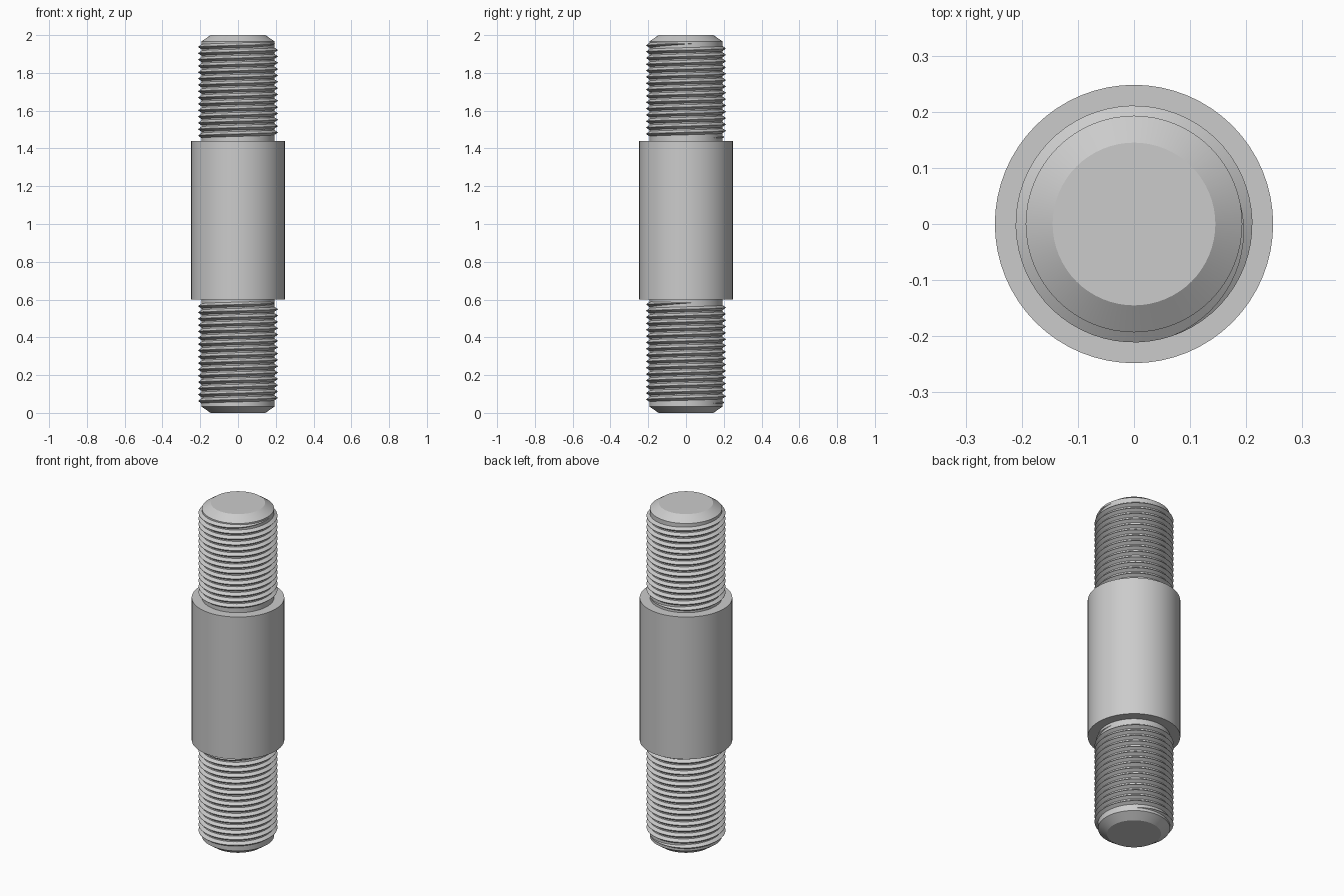
import bpy, bmesh, math

if "Cube" in bpy.data.objects:
    bpy.data.objects.remove(bpy.data.objects["Cube"])

SEG = 64
CORE_R, THREAD_R, BODY_R, TIP_R = 0.193, 0.211, 0.248, 0.145
PITCH = 0.0335

steel = bpy.data.materials.new("steel grey")
steel.diffuse_color = (0.6, 0.6, 0.6, 1)
steel.use_nodes = True
steel.node_tree.nodes["Principled BSDF"].inputs["Base Color"].default_value = steel.diffuse_color


def finish(name, bm, angle):
    bmesh.ops.recalc_face_normals(bm, faces=bm.faces)
    mesh = bpy.data.meshes.new(name)
    bm.to_mesh(mesh)
    bm.free()
    mesh.materials.append(steel)
    ob = bpy.data.objects.new(name, mesh)
    bpy.context.collection.objects.link(ob)
    bpy.ops.object.select_all(action='DESELECT')
    ob.select_set(True)
    bpy.context.view_layer.objects.active = ob
    bpy.ops.object.shade_smooth_by_angle(angle=math.radians(angle))
    return ob


def lathe(name, profile):
    bm = bmesh.new()
    rings = []
    for r, z in profile:
        rings.append([bm.verts.new((r * math.cos(2 * math.pi * i / SEG),
                                    r * math.sin(2 * math.pi * i / SEG), z))
                      for i in range(SEG)])
    for a, b in zip(rings, rings[1:]):
        for i in range(SEG):
            j = (i + 1) % SEG
            bm.faces.new((a[i], a[j], b[j], b[i]))
    bm.faces.new(rings[0])
    bm.faces.new(rings[-1])
    return finish(name, bm, 25)


def thread(name, z_end, turns, end_angle):
    """Right-hand V ridge whose two ends fade into the core."""
    bm = bmesh.new()
    steps = turns * SEG
    fade = SEG * 0.28
    half = PITCH * 0.47
    inner = CORE_R - 0.004
    sections = []
    for k in range(steps + 1):
        a = end_angle - 2 * math.pi * (steps - k) / SEG
        z = z_end - PITCH * (steps - k) / SEG
        f = min(1, k / fade, (steps - k) / fade)
        crest = inner + (THREAD_R - inner) * f
        w = half * max(f, 0.1)
        sections.append([bm.verts.new((r * math.cos(a), r * math.sin(a), z + dz))
                         for r, dz in ((inner, -w), (crest, -0.05 * w),
                                       (crest, 0.05 * w), (inner, w))])
    for s, t in zip(sections, sections[1:]):
        for i in range(4):
            j = (i + 1) % 4
            bm.faces.new((s[i], s[j], t[j], t[i]))
    bm.faces.new(sections[0])
    bm.faces.new(sections[-1])
    return finish(name, bm, 30)


# Turned shank: chamfered tips, thinner ends, thick middle collar
lathe("stud_shank", [(TIP_R, 0), (CORE_R, 0.033), (CORE_R, 0.6), (BODY_R, 0.6),
                     (BODY_R, 1.44), (CORE_R, 1.44), (CORE_R, 1.967), (TIP_R, 2)])

# Helical threads on both ends
thread("upper_thread", 1.957, 15, math.radians(30))
thread("lower_thread", 0.585, 16, math.radians(30))
